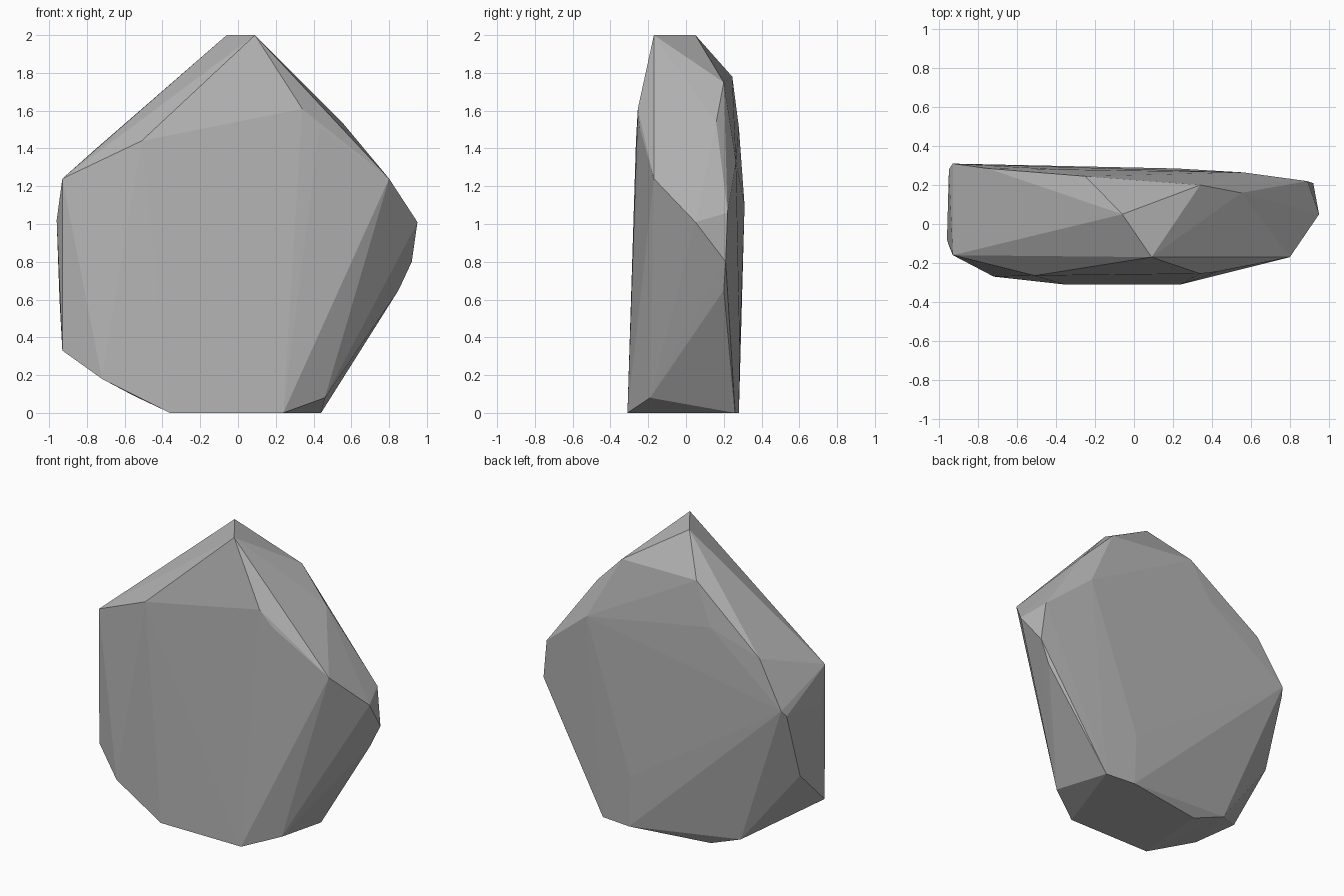
import bpy, bmesh

# Rock corners (x, y, z); the faceted stone is their convex hull
front = [(-0.36, -0.31, 0), (0.24, -0.31, 0), (0.46, -0.19, 0.08), (-0.72, -0.27, 0.18),
         (-0.51, -0.265, 1.44), (0.34, -0.255, 1.61), (0.43, -0.245, 1.51),
         (0.80, -0.17, 1.24), (0.09, -0.17, 2.0), (-0.93, -0.16, 1.24), (-0.93, -0.155, 0.33)]
sides = [(-0.06, 0.05, 2.0), (0.95, 0.05, 1.01), (0.92, 0.21, 0.80), (0.85, 0.20, 0.65),
         (-0.96, -0.08, 1.02), (-0.95, -0.11, 0.81), (-0.95, 0.28, 1.06), (-0.945, 0.13, 0.60)]
back = [(0.34, 0.20, 1.75), (-0.25, 0.245, 1.78), (0.55, 0.16, 1.54), (0.56, 0.265, 1.33),
        (-0.38, 0.28, 1.51), (-0.75, 0.285, 1.40), (-0.93, 0.31, 1.10), (0.89, 0.22, 1.06),
        (0.44, 0.26, 0), (0.23, 0.28, 0), (0.22, 0.285, 0.34), (-0.32, 0.19, 0),
        (-0.55, 0.20, 0.09)]

bm = bmesh.new()
for p in front + sides + back:
    bm.verts.new(p)
hull = bmesh.ops.convex_hull(bm, input=bm.verts[:])
loose = {g for g in hull["geom_interior"] + hull["geom_unused"] if isinstance(g, bmesh.types.BMVert)}
bmesh.ops.delete(bm, geom=list(loose), context="VERTS")
bmesh.ops.recalc_face_normals(bm, faces=bm.faces[:])

mesh = bpy.data.meshes.new("rock")
bm.to_mesh(mesh)
bm.free()

# Plain stone colour, flat facets
stone = bpy.data.materials.new("stone grey")
stone.diffuse_color = (0.45, 0.45, 0.45, 1)
mesh.materials.append(stone)
rock = bpy.data.objects.new("rock", mesh)
bpy.context.collection.objects.link(rock)
